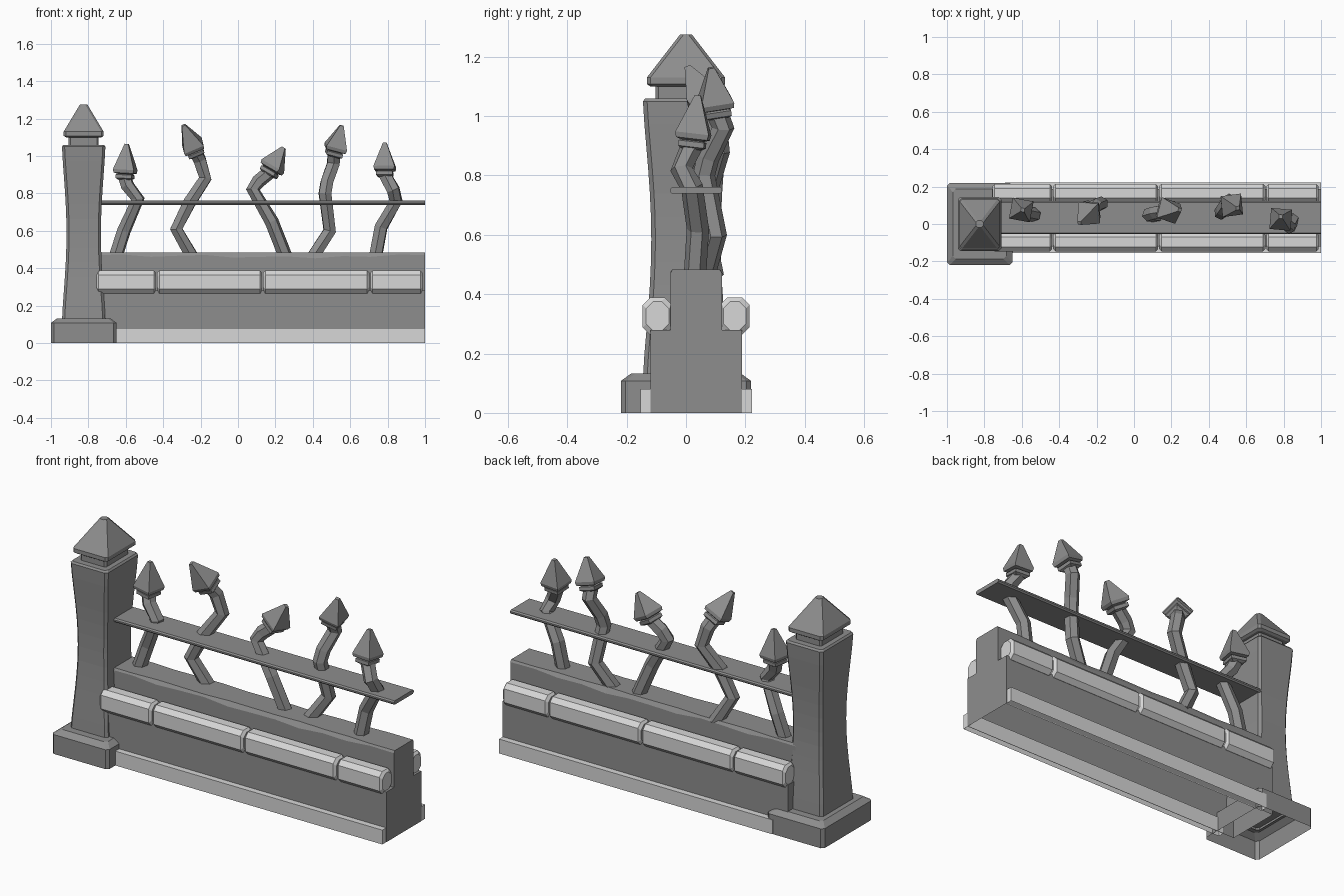
import bpy, bmesh, math
from mathutils import Vector

if "Cube" in bpy.data.objects:
    bpy.data.objects.remove(bpy.data.objects["Cube"], do_unlink=True)


def material(name, value):
    mat = bpy.data.materials.new(name)
    mat.use_nodes = True
    color = (value, value, value, 1)
    mat.diffuse_color = color
    mat.node_tree.nodes["Principled BSDF"].inputs["Base Color"].default_value = color
    return mat


dark_stone = material("dark grey stone", 0.27)
pale_stone = material("pale grey stone", 0.68)


def loft(name, rings, mat, closed=True, start_cap=True, end_cap=True):
    """Skin a list of matching rings and optionally cap both ends."""
    bm = bmesh.new()
    loops = [[bm.verts.new(p) for p in ring] for ring in rings]
    n = len(loops[0])
    for a, b in zip(loops, loops[1:]):
        for i in range(n if closed else n - 1):
            j = (i + 1) % n
            bm.faces.new((a[i], a[j], b[j], b[i]))
    if start_cap:
        bm.faces.new(loops[0][::-1])
    if end_cap:
        bm.faces.new(loops[-1])
    bmesh.ops.recalc_face_normals(bm, faces=bm.faces)
    mesh = bpy.data.meshes.new(name)
    bm.to_mesh(mesh)
    bm.free()
    mesh.materials.append(mat)
    obj = bpy.data.objects.new(name, mesh)
    bpy.context.collection.objects.link(obj)
    return obj


def cut_rect(hu, hv, c):
    """Rectangle with cut corners, as (u, v) pairs."""
    quarter = [(hu, hv - c), (hu - c, hv)]
    right = quarter + [(-u, v) for u, v in quarter[::-1]]
    return right + [(-u, -v) for u, v in right]


def post_part(name, sections, corner, **kw):
    """Stack of cut rectangles (half x, half y, z) on the post axis."""
    rings = [[(PX + u, v, z) for u, v in cut_rect(hx, hy, corner)]
             for hx, hy, z in sections]
    return loft(name, rings, dark_stone, **kw)


# Gate post
PX = -0.825
post_part("post_base", [(.175, .219, 0), (.175, .219, .108), (.143, .186, .132)],
          .015, start_cap=False)
shaft = []
for i in range(13):
    t = i / 12
    pinch = math.sin(math.pi * t) ** 1.3
    shaft.append((.116 - .024 * pinch, .145 - .028 * pinch, .12 + .93 * t))
shaft.append((.108, .137, 1.06))
post_part("post_shaft", shaft, .014, start_cap=False)
post_part("post_neck", [(.08, .103, 1.05), (.08, .103, 1.115)], .01)
post_part("post_cap", [(.095, .12, 1.1), (.107, .132, 1.108), (.107, .132, 1.13),
                       (.02, .02, 1.275)], .012)

# Stepped wall with a worn upper edge
MID = 0.034
WEAR = [.012, .01, .022, .016, .012, .026, .022, .02, .03, .018, .022, .01, .012]
rings = []
for i, wear in enumerate(WEAR):
    x = -.76 + 1.76 * i / (len(WEAR) - 1)
    half = [(.154, 0), (.154, .28), (.087, .28), (.087, .483 - wear),
            (.087 - .6 * wear, .483)]
    section = [(MID - y, z) for y, z in half] + [(MID + y, z) for y, z in half[::-1]]
    rings.append([(x, y, z) for y, z in section])
loft("wall", rings, dark_stone, closed=False)

# Plinth strips and chamfered coping stones on both sides
JOINTS = [-.76, -.435, .132, .705, .99]
for side, label in ((-1, "front"), (1, "back")):
    section = [(.148, 0), (.148, .08), (.188, .08), (.188, 0)]
    loft(label + "_plinth",
         [[(x, MID + side * y, z) for y, z in section] for x in (-.69, .999)],
         pale_stone, closed=False)
    for k, (a, b) in enumerate(zip(JOINTS, JOINTS[1:])):
        rings = []
        for x, inset in ((a + .003, .012), (a + .015, 0), (b - .015, 0), (b - .003, .012)):
            rings.append([(x, MID + side * (.13 + u), .326 + v)
                          for u, v in cut_rect(.05 - inset, .062 - inset, .024)])
        loft(f"{label}_coping_{k + 1}", rings, pale_stone)

# Flat rail
loft("rail", [[(x, MID + u, .75 + v) for u, v in cut_rect(.088, .011, .007)]
              for x in (-.76, 1)], dark_stone)


def ring_around(center, direction, radius, sides, turn):
    spin = Vector((0, 0, 1)).rotation_difference(direction)
    angles = [turn + math.tau * i / sides for i in range(sides)]
    return [center + spin @ Vector((radius * math.cos(a), radius * math.sin(a), 0))
            for a in angles]


def spear(label, path, tip, turn):
    """Crooked bar along a path, finished by a collar and a pointed head."""
    pts = [Vector(p) for p in path]
    tip = Vector(tip)
    aim = (tip - pts[-1]).normalized()
    rings = []
    for i, p in enumerate(pts):
        before = pts[max(i - 1, 0)]
        after = pts[i + 1] if i + 1 < len(pts) else tip
        way = (after - p).normalized() + ((p - before).normalized() if i else Vector())
        rings.append(ring_around(p, way.normalized(), .038, 6, turn))
    loft(label + "_bar", rings, dark_stone)
    length = (tip - pts[-1]).length
    profile = [(-.012, .045), (-.004, .062), (.014, .062), (.018, .05), (.024, .075),
               (.042, .08), (length, .014)]
    loft(label + "_head", [ring_around(pts[-1] + aim * d, aim, r, 4, turn + .3)
                           for d, r in profile], dark_stone)


# Five bent spears
spear("spear_1", [(-.655, .06, .46), (-.61, .07, .6), (-.535, .05, .77),
                  (-.59, .06, .84), (-.605, .075, .885)], (-.595, .075, 1.065), .3)
spear("spear_2", [(-.245, .09, .46), (-.33, .06, .61), (-.26, .07, .75),
                  (-.175, .11, .88), (-.205, .1, .98), (-.225, .075, 1.02)],
      (-.292, .005, 1.165), .5)
spear("spear_3", [(.255, .06, .46), (.18, .04, .65), (.08, .05, .82),
                  (.11, .06, .865), (.165, .07, .91)], (.245, .075, 1.045), .2)
spear("spear_4", [(.4, .06, .46), (.49, .1, .6), (.465, .06, .8),
                  (.475, .075, .86), (.51, .125, .96), (.512, .105, 1.01)],
      (.555, .085, 1.163), .6)
spear("spear_5", [(.735, .03, .46), (.765, .04, .62), (.845, .02, .76),
                  (.83, -.015, .82), (.785, .02, .9)], (.785, .04, 1.07), .4)
